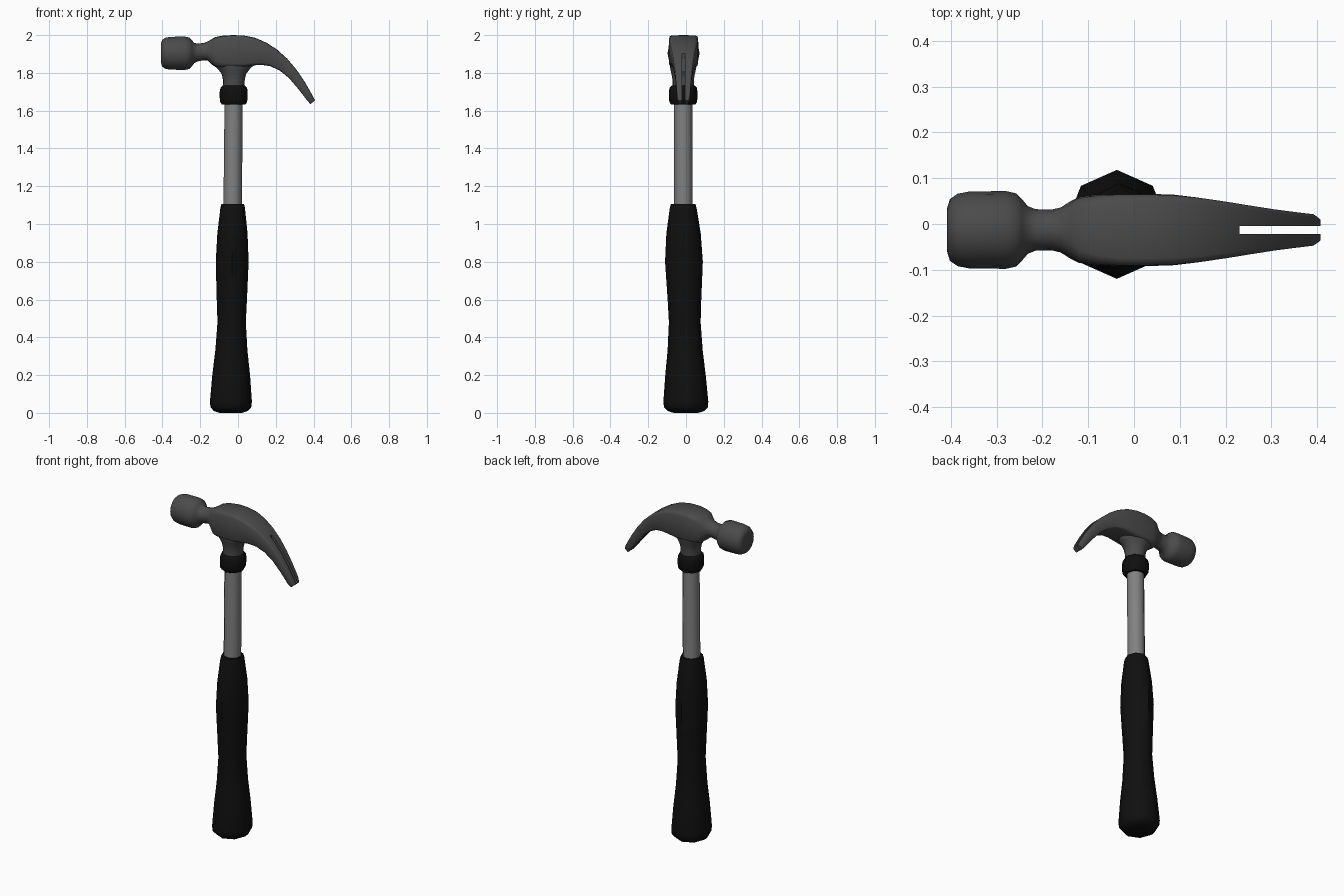
import bpy, bmesh, math

if "Cube" in bpy.data.objects:
    bpy.data.objects.remove(bpy.data.objects["Cube"])

HEAD_Y = -0.013


def material(name, v):
    m = bpy.data.materials.new(name)
    m.diffuse_color = (v, v, v, 1)
    m.use_nodes = True
    m.node_tree.nodes["Principled BSDF"].inputs["Base Color"].default_value = m.diffuse_color
    return m


BLACK, STEEL, DARK = material("black_rubber", 0.005), material("steel", 0.22), material("dark_steel", 0.07)


def loft(name, rings, mat, angle=40):
    """Skin a list of equal-length point rings and cap both ends."""
    bm = bmesh.new()
    vs = [[bm.verts.new(p) for p in r] for r in rings]
    n = len(vs[0])
    for a, b in zip(vs, vs[1:]):
        for i in range(n):
            j = (i + 1) % n
            bm.faces.new((a[i], a[j], b[j], b[i]))
    bm.faces.new(vs[0][::-1])
    bm.faces.new(vs[-1])
    bmesh.ops.recalc_face_normals(bm, faces=bm.faces)
    me = bpy.data.meshes.new(name)
    bm.to_mesh(me)
    bm.free()
    ob = bpy.data.objects.new(name, me)
    bpy.context.collection.objects.link(ob)
    me.materials.append(mat)
    smooth(ob, angle)
    return ob


def smooth(ob, angle):
    bpy.ops.object.select_all(action='DESELECT')
    ob.select_set(True)
    bpy.context.view_layer.objects.active = ob
    bpy.ops.object.shade_smooth_by_angle(angle=math.radians(angle))


def upright(profile, sides):
    """Rings about the slightly leaning handle axis from (z, rx, ry)."""
    rings = []
    for z, rx, ry in profile:
        cx, cy = -0.038 + 0.009 * z, -0.015 * min(z / 1.1, 1)
        rings.append([(cx + rx * math.cos(t), cy + ry * math.sin(t), z)
                      for t in (2 * math.pi * i / sides for i in range(sides))])
    return rings


def section(top, bottom, half, n, sides=16):
    """Superellipse spanning top and bottom (x, z) points with a half width in y."""
    def power(v):
        return math.copysign(abs(v) ** (2 / n), v) if abs(v) > 1e-6 else 0
    ring = []
    for i in range(sides):
        t = 2 * math.pi * i / sides
        f = (1 + power(math.sin(t))) / 2
        ring.append((bottom[0] + (top[0] - bottom[0]) * f, HEAD_Y + half * power(math.cos(t)),
                     bottom[1] + (top[1] - bottom[1]) * f))
    return ring


# Rubber grip
loft("grip", upright([(0, .06, .065), (.01, .09, .097), (.03, .108, .116), (.06, .111, .119),
                      (.2, .1, .107), (.33, .085, .093), (.48, .075, .084), (.6, .08, .089),
                      (.8, .087, .1), (.95, .08, .091), (1.085, .065, .071), (1.105, .06, .065)], 8), BLACK, 50)

# Metal shaft
loft("shaft", upright([(1.0, .049, .049), (1.75, .048, .048)], 12), STEEL)

# Rubber collar under the head
loft("collar", upright([(1.632, .062, .064), (1.645, .071, .073), (1.67, .074, .076),
                        (1.7, .074, .076), (1.722, .07, .072), (1.732, .06, .062)], 8), BLACK, 50)

# Flared socket joining the handle to the head
loft("socket", upright([(1.72, .057, .057), (1.765, .058, .057), (1.795, .065, .062),
                        (1.82, .084, .068), (1.85, .115, .073), (1.88, .12, .07)], 16), DARK)

# Head: striking face, neck, cheek and curved claw
rings = []
for x, r in [(-.408, .05), (-.402, .07), (-.385, .082), (-.36, .087), (-.28, .088), (-.258, .083),
             (-.245, .07), (-.232, .054), (-.215, .047), (-.18, .046), (-.16, .051)]:
    c = 1.904 + max(0, x + .24) * .15
    rings.append(section((x, c + r), (x, c - r), r * .965, 2))
for xt, zt, xb, zb, half, n in [
        (-.14, 1.978, -.14, 1.845, .062, 2.5), (-.12, 1.99, -.12, 1.832, .072, 4),
        (-.08, 1.997, -.09, 1.83, .077, 6), (-.03, 2.0, -.03, 1.83, .079, 8),
        (.03, 1.998, .03, 1.832, .079, 8), (.09, 1.986, .085, 1.84, .077, 8),
        (.15, 1.96, .125, 1.842, .071, 8), (.205, 1.925, .17, 1.836, .063, 8),
        (.26, 1.876, .22, 1.813, .054, 8), (.31, 1.817, .27, 1.772, .046, 8),
        (.355, 1.75, .32, 1.714, .04, 8), (.395, 1.68, .365, 1.655, .035, 8),
        (.408, 1.655, .384, 1.634, .026, 6)]:
    rings.append(section((xt, zt), (xb, zb), half, n))
head = loft("claw_head", rings, DARK)

# Nail slot in the claw
bpy.ops.mesh.primitive_cube_add(size=1, location=(.38, HEAD_Y, 1.8))
cutter = bpy.context.object
cutter.scale = (.3, .017, .8)
cutter.hide_render = True
bpy.context.view_layer.update()
bpy.context.view_layer.objects.active = head
mod = head.modifiers.new("slot", 'BOOLEAN')
mod.operation, mod.solver, mod.object = 'DIFFERENCE', 'EXACT', cutter
bpy.ops.object.modifier_move_to_index(modifier="slot", index=0)
bpy.ops.object.modifier_apply(modifier="slot")
bpy.data.objects.remove(cutter)
smooth(head, 40)
